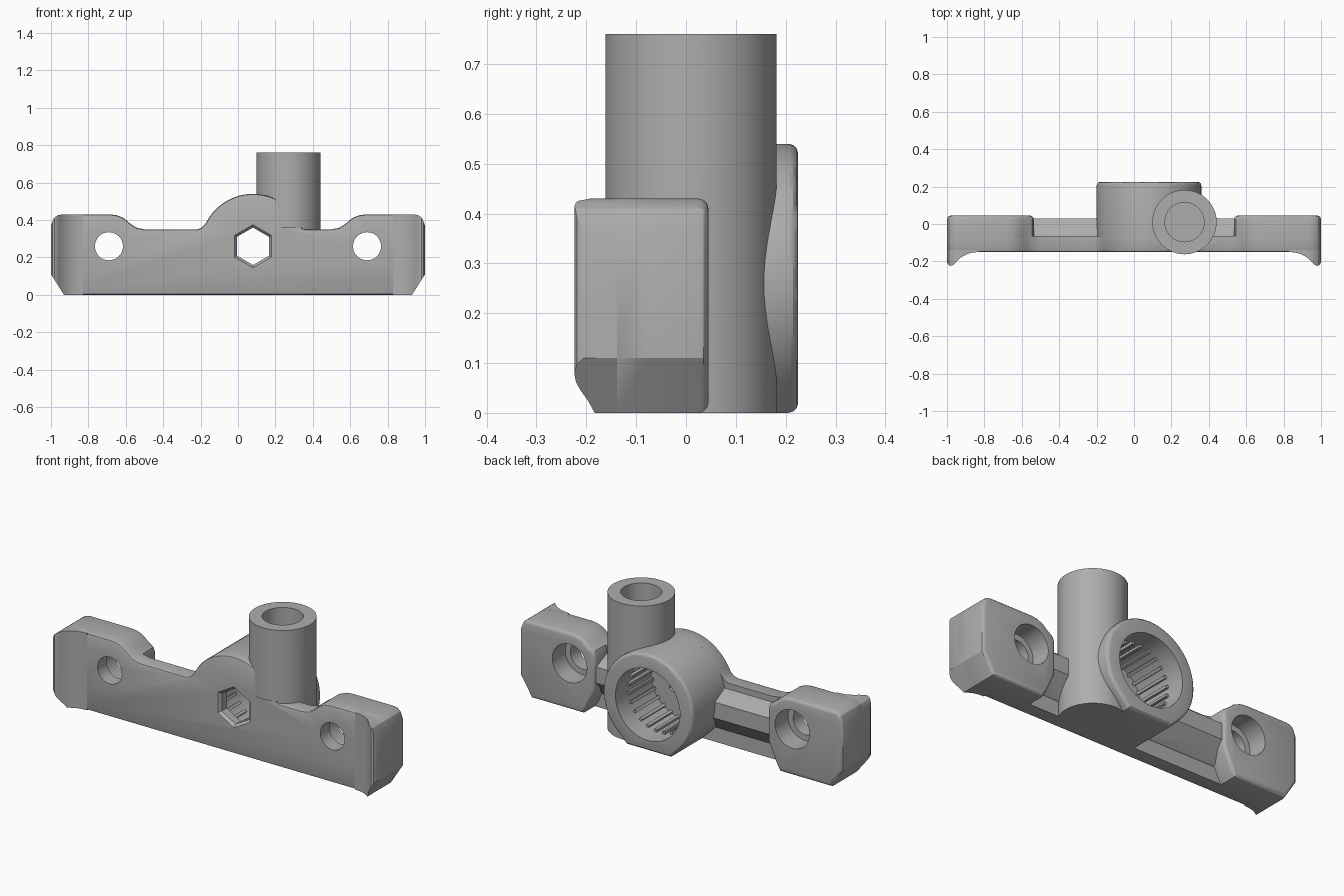
import bpy, bmesh, math
from mathutils import Vector

cube = bpy.data.objects.get("Cube")
if cube:
    bpy.data.objects.remove(cube, do_unlink=True)

grey = bpy.data.materials.new("plain_grey")
grey.use_nodes = True
grey.diffuse_color = (0.42, 0.42, 0.42, 1)
grey.node_tree.nodes["Principled BSDF"].inputs["Base Color"].default_value = (0.42, 0.42, 0.42, 1)

BX, BZ, BR = 0.08, 0.26, 0.28      # boss centre and radius
TX, TY, TR = 0.27, 0.01, 0.172     # tube centre and radius


def place(a, b, t, axis):
    return {"x": (t, a, b), "y": (a, t, b), "z": (a, b, t)}[axis]


def finish(bm, name):
    bmesh.ops.recalc_face_normals(bm, faces=bm.faces)
    mesh = bpy.data.meshes.new(name)
    bm.to_mesh(mesh)
    bm.free()
    mesh.materials.append(grey)
    ob = bpy.data.objects.new(name, mesh)
    bpy.context.collection.objects.link(ob)
    return ob


def loft(name, sections, axis, bevel_end=None, bevel=0.0, segs=2):
    """Join (outline, position) sections along an axis, optionally rounding one end."""
    bm = bmesh.new()
    rings = [[bm.verts.new(place(a, b, t, axis)) for a, b in pts] for pts, t in sections]
    for r0, r1 in zip(rings, rings[1:]):
        for i in range(len(r0)):
            j = (i + 1) % len(r0)
            bm.faces.new((r0[i], r0[j], r1[j], r1[i]))
    caps = [bm.faces.new(rings[0]), bm.faces.new(rings[-1])]
    bmesh.ops.recalc_face_normals(bm, faces=bm.faces)
    if bevel_end is not None:
        bmesh.ops.bevel(bm, geom=list(caps[bevel_end].edges), offset=bevel,
                        offset_type='OFFSET', segments=segs, profile=0.5, affect='EDGES')
    return finish(bm, name)


def prism(name, pts, lo, hi, axis, **kw):
    return loft(name, [(pts, lo), (pts, hi)], axis, **kw)


def arc(cx, cy, r, start, end, n):
    angles = [math.radians(start + (end - start) * i / n) for i in range(n + 1)]
    return [(cx + r * math.cos(a), cy + r * math.sin(a)) for a in angles]


def circle(cx, cy, r, n=64, start=0):
    return arc(cx, cy, r, start, start + 360, n)[:-1]


def boolean(target, tool, operation):
    mod = target.modifiers.new(operation, 'BOOLEAN')
    mod.operation, mod.solver, mod.object = operation, 'EXACT', tool
    bpy.context.view_layer.objects.active = target
    bpy.ops.object.modifier_apply(modifier=mod.name)
    bpy.data.objects.remove(tool, do_unlink=True)


def flip(pts, s):
    return [(s * a, b) for a, b in pts]


# Outline of one end, then the whole front plate
end = [(.93, 0), (1, .11), (1, .37), (.985, .41), (.965, .425), (.94, .43), (.68, .43),
       (.645, .425), (.61, .41), (.575, .38), (.545, .36)]
outline = (end + [(.5, .35), (.36, .35)] + arc(BX, BZ, BR, 20, 150, 36)
           + [(-.178, .375), (-.195, .358), (-.22, .35), (-.5, .35)] + flip(end, -1)[::-1])
block = end + [(.535, .33), (.535, .15), (.59, .03), (.61, 0)]

body = prism("bracket_body", outline, -.15, -.065, "y", bevel_end=0, bevel=.012)

# Thick end blocks and the ribs linking them to the boss
rib = [(-.09, .07), (-.09, .325), (-.06, .315), (.03, .275), (.03, .185), (-.06, .085)]
for s in (1, -1):
    boolean(body, prism("end_block", flip(block, s), -.08, .045, "y",
                        bevel_end=1, bevel=.02, segs=3), 'UNION')
    span = (.38, .56) if s > 0 else (-.56, -.14)
    boolean(body, prism("rib", rib, span[0], span[1], "x"), 'UNION')

# Round boss with a flat foot
boss = arc(BX, BZ, BR, -45, 225, 54) + [(BX - .136, 0), (BX + .136, 0)]
boolean(body, prism("boss", boss, -.09, .225, "y", bevel_end=1, bevel=.02, segs=3), 'UNION')

# Upright tube, trimmed behind the plate face
tube = prism("tube", circle(TX, TY, TR), 0, .76, "z")
trim = [(0, -.3), (.6, -.3), (.6, -.14), (0, -.14)]
boolean(tube, prism("trim", trim, -.1, .36, "z"), 'DIFFERENCE')
boolean(body, tube, 'UNION')

# Bores
boolean(body, prism("tube_bore", circle(TX, TY, .105), .46, .9, "z"), 'DIFFERENCE')
boolean(body, prism("boss_bore", circle(BX, BZ, .2), -.09, .4, "y"), 'DIFFERENCE')
hexes = [(circle(BX, BZ, r, 6, 90), y) for r, y in ((.13, -.166), (.1, -.134), (.1, 0))]
boolean(body, loft("hex_hole", hexes, "y"), 'DIFFERENCE')
for s in (1, -1):
    boolean(body, prism("bolt_hole", circle(s * .69, .26, .075, 48), -.4, .3, "y"), 'DIFFERENCE')
    boolean(body, prism("counterbore", circle(s * .69, .26, .107, 48), -.07, .3, "y"), 'DIFFERENCE')

# Forward-curling lips at both ends
lip = [(.83, -.15), (.86, -.152), (.89, -.16), (.92, -.175), (.945, -.196), (.96, -.213),
       (.97, -.221), (.98, -.224), (.992, -.219), (1, -.205), (1, -.1), (.83, -.1)]
lips = []
for s, side in ((1, "left"), (-1, "right")):
    ob = prism(side + "_end_lip", flip(lip, s), -.1, .6, "z")
    boolean(ob, prism("lip_shape", flip(block, s), -.4, .2, "y"), 'INTERSECT')
    lips.append(ob)

# Ring of grip ridges inside the boss
bm = bmesh.new()
count = 24
for i in range(count):
    a = 2 * math.pi * (i + .5) / count
    out, side = Vector((math.cos(a), 0, math.sin(a))), Vector((-math.sin(a), 0, math.cos(a)))
    ridge = bmesh.ops.create_cube(bm, size=1)["verts"]
    for v in ridge:
        u, t, w = v.co
        v.co = Vector((BX, .015 + t * .21, BZ)) + out * (.195 + u * .02) + side * (w * .016)
ridges = finish(bm, "grip_ridges")

# Smooth the curved faces, keep the edges crisp
for ob in [body] + lips:
    bpy.ops.object.select_all(action='DESELECT')
    ob.select_set(True)
    bpy.context.view_layer.objects.active = ob
    bpy.ops.object.shade_smooth_by_angle(angle=math.radians(30))
